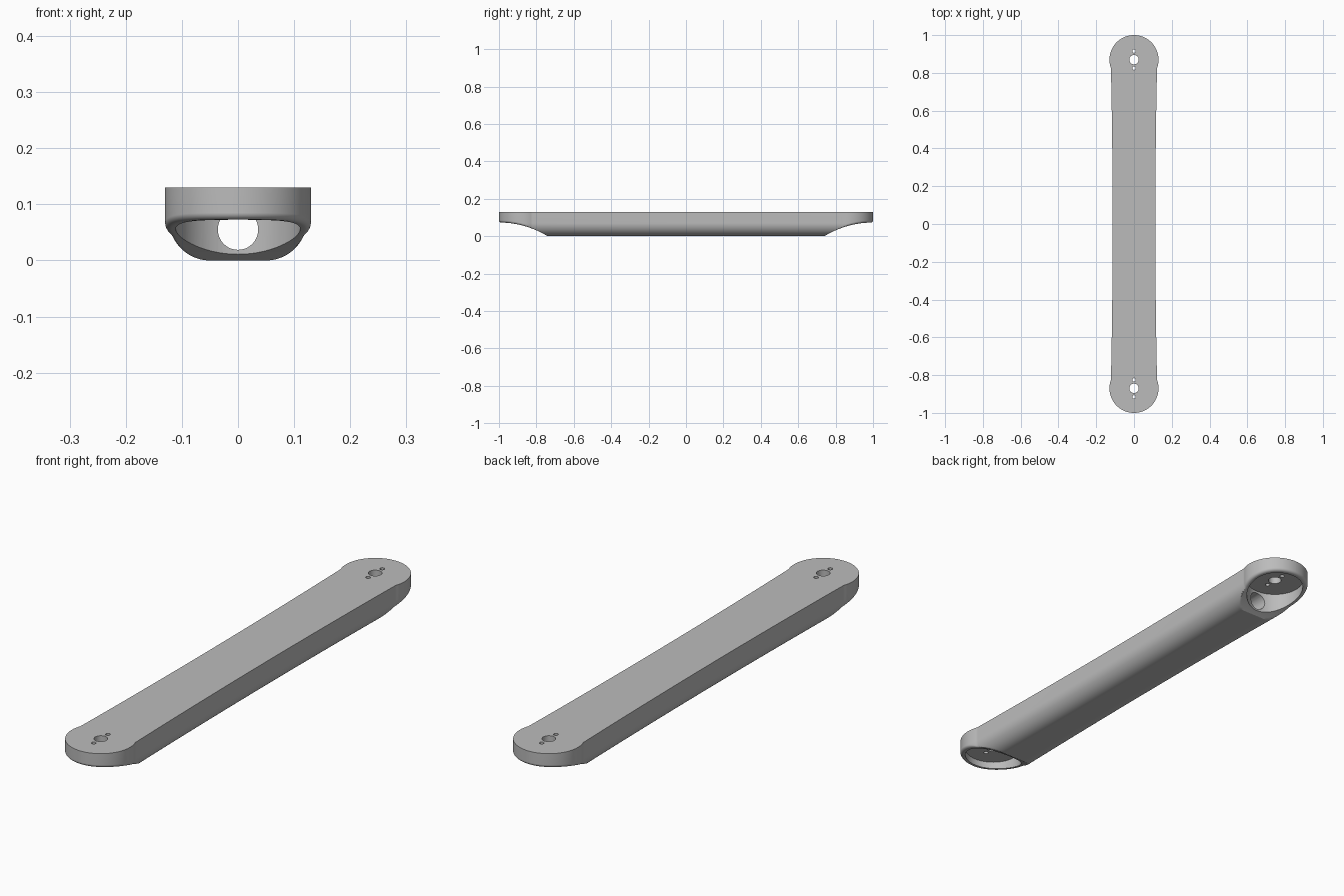
import bpy, bmesh, math
from mathutils import Matrix

if "Cube" in bpy.data.objects:
    bpy.data.objects.remove(bpy.data.objects["Cube"], do_unlink=True)

TOP, END_Y, END_R = 0.13, 0.87, 0.13
NECK_Y, NECK_W, MID_W = 0.825, 0.122, 0.113

grey = bpy.data.materials.new("plain grey")
grey.use_nodes = True
colour = (0.5, 0.5, 0.5, 1)
grey.diffuse_color = colour
grey.node_tree.nodes["Principled BSDF"].inputs["Base Color"].default_value = colour


def half_width(y):
    """Plan outline: slightly waisted shaft between two round ends."""
    y = abs(y)
    if y < NECK_Y:
        return MID_W + (NECK_W - MID_W) * (y / NECK_Y) ** 2
    return math.sqrt(max(END_R ** 2 - (y - END_Y) ** 2, 0))


def fillet(d, r):
    """Height of a rounded edge at distance d inside the outline."""
    return r - math.sqrt(r * r - (r - min(max(d, 0), r)) ** 2)


def underside(x, y):
    """Rounded belly, scooped up towards both ends."""
    y = abs(y)
    if y <= NECK_Y:
        d = half_width(y) - abs(x)
    else:
        d = END_R - math.hypot(x, y - END_Y)
    scoop = 0.073 - 0.5 + math.sqrt(0.25 - (1 - y) ** 2) if y > 0.6 else -1
    return max(fillet(d, 0.07), scoop + fillet(d, 0.012), 0)


def spread(a, b, n):
    return [a + (b - a) * i / n for i in range(n)]


# Stations along one half, mirrored to the other
half = spread(0, 0.72, 12) + spread(0.72, NECK_Y, 21) + spread(NECK_Y, END_Y, 8)
half += [END_Y + END_R * math.sin(math.pi / 2 * i / 32) for i in range(32)]
half.append(END_Y + END_R * 0.99999)
stations = [-y for y in reversed(half[1:])] + half
COLS = 64

# Arm body: underside grid, upright walls and one flat top
bm = bmesh.new()
grid = []
for y in stations:
    w = half_width(y)
    row = []
    for i in range(COLS + 1):
        x = w * math.sin(math.pi * (i / COLS - 0.5))
        row.append(bm.verts.new((x, y, underside(x, y))))
    grid.append(row)
for a, b in zip(grid, grid[1:]):
    for i in range(COLS):
        bm.faces.new((a[i], b[i], b[i + 1], a[i + 1]))
rim = [r[-1] for r in grid] + grid[-1][-2:0:-1]
rim += [r[0] for r in reversed(grid)] + grid[0][1:-1]
upper = [bm.verts.new((v.co.x, v.co.y, TOP)) for v in rim]
for i in range(len(rim)):
    j = (i + 1) % len(rim)
    bm.faces.new((rim[i], rim[j], upper[j], upper[i]))
bm.faces.new(upper)
bmesh.ops.remove_doubles(bm, verts=bm.verts, dist=0.00002)
bmesh.ops.recalc_face_normals(bm, faces=bm.faces)
mesh = bpy.data.meshes.new("arm_body")
bm.to_mesh(mesh)
bm.free()
mesh.materials.append(grey)
arm = bpy.data.objects.new("arm_body", mesh)
bpy.context.collection.objects.link(arm)


def cut(name, radius, depth, centre, along_y=False, sides=48):
    """Subtract a cylinder from the arm."""
    bm = bmesh.new()
    turn = Matrix.Rotation(math.pi / 2 if along_y else 0, 4, "X")
    bmesh.ops.create_cone(bm, cap_ends=True, segments=sides, radius1=radius,
                          radius2=radius, depth=depth,
                          matrix=Matrix.Translation(centre) @ turn)
    me = bpy.data.meshes.new(name)
    bm.to_mesh(me)
    bm.free()
    me.materials.append(grey)
    ob = bpy.data.objects.new(name, me)
    bpy.context.collection.objects.link(ob)
    ob.hide_render = True
    mod = arm.modifiers.new(name, "BOOLEAN")
    mod.operation, mod.solver, mod.object = "DIFFERENCE", "EXACT", ob
    bpy.ops.object.select_all(action="DESELECT")
    bpy.context.view_layer.objects.active = arm
    arm.select_set(True)
    bpy.ops.object.modifier_apply(modifier=name)
    bpy.data.objects.remove(ob, do_unlink=True)


# Cable bore, end pockets, axle holes and screw holes
cut("cable_bore", 0.036, 2 * END_Y, (0, 0, 0.055), along_y=True)
for s in (-1, 1):
    cut("end_pocket", 0.111, 0.2, (0, s * END_Y, 0), sides=96)
    cut("axle_hole", 0.025, 0.2, (0, s * END_Y, 0.1))
    for off in (-0.045, 0.045):
        cut("screw_hole", 0.009, 0.2, (0, s * END_Y + off, 0.1), sides=24)

bpy.ops.object.shade_smooth_by_angle(angle=math.radians(25))
